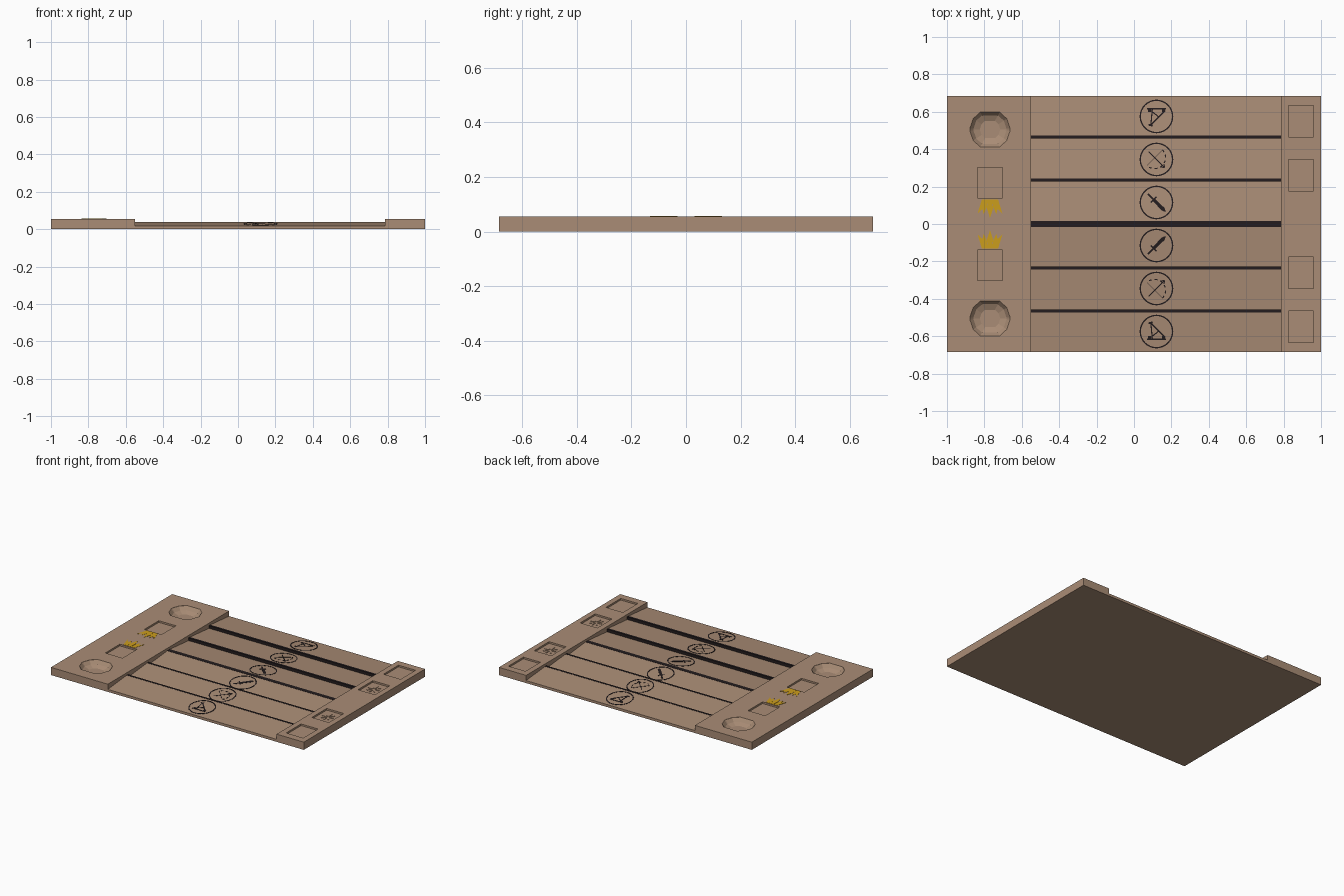
import bpy, bmesh, math

if "Cube" in bpy.data.objects:
    bpy.data.objects.remove(bpy.data.objects["Cube"])


def material(name, rgb):
    m = bpy.data.materials.new(name)
    m.diffuse_color = (*rgb, 1)
    m.use_nodes = True
    m.node_tree.nodes["Principled BSDF"].inputs["Base Color"].default_value = m.diffuse_color
    return m


WOOD = material("brown wood", (0.40, 0.265, 0.18))
DARK = material("dark ink", (0.017, 0.012, 0.013))
GOLD = material("gold", (0.60, 0.34, 0.012))

HALF_Y, TOP = 0.685, 0.055
X_LEFT, X_RIGHT = -0.55, 0.785
HIGH, LOW = 0.037, 0.018            # inner and outer height of each sloped row
ROWS = [(0.014, 0.227), (0.242, 0.457), (0.472, HALF_Y)]


def finish(name, bm, mat):
    bmesh.ops.recalc_face_normals(bm, faces=bm.faces)
    me = bpy.data.meshes.new(name)
    bm.to_mesh(me)
    bm.free()
    me.materials.append(mat)
    ob = bpy.data.objects.new(name, me)
    bpy.context.collection.objects.link(ob)
    return ob


def loft(bm, rings):
    """Closed solid through matching rings of points."""
    loops = [[bm.verts.new(p) for p in r] for r in rings]
    n = len(loops[0])
    for a, b in zip(loops, loops[1:]):
        for i in range(n):
            j = (i + 1) % n
            bm.faces.new((a[i], a[j], b[j], b[i]))
    bm.faces.new(loops[0])
    bm.faces.new(loops[-1])


def box(bm, x0, x1, y0, y1, z0, z1):
    loft(bm, [[(x0, y0, z), (x1, y0, z), (x1, y1, z), (x0, y1, z)] for z in (z0, z1)])


def plates(name, polys, surface, mat, thick=0.0015):
    """Thin plates that follow a surface height."""
    bm = bmesh.new()
    for p in polys:
        loft(bm, [[(x, y, surface(y) + d) for x, y in p] for d in (-0.001, thick)])
    return finish(name, bm, mat)


def stroke(x0, y0, x1, y1, w=0.007):
    l = math.hypot(x1 - x0, y1 - y0)
    a, b = -(y1 - y0) / l * w / 2, (x1 - x0) / l * w / 2
    return [(x0 + a, y0 + b), (x1 + a, y1 + b), (x1 - a, y1 - b), (x0 - a, y0 - b)]


def arc(r, a0, a1, n, w=0.007, cx=0, cy=0):
    out = []
    for i in range(n):
        t = [math.radians(a0 + (a1 - a0) * k / n) for k in (i, i + 1)]
        p = [(cx + q * math.cos(u), cy + q * math.sin(u))
             for q, u in ((r, t[0]), (r, t[1]), (r - w, t[1]), (r - w, t[0]))]
        out.append(p)
    return out


def cut(ob, bm):
    cutter = finish("cutter", bm, WOOD)
    cutter.hide_render = True
    mod = ob.modifiers.new("recesses", 'BOOLEAN')
    mod.operation, mod.solver, mod.object = 'DIFFERENCE', 'EXACT', cutter
    dg = bpy.context.evaluated_depsgraph_get()
    me = bpy.data.meshes.new_from_object(ob.evaluated_get(dg))
    ob.modifiers.clear()
    ob.data = me
    bpy.data.objects.remove(cutter)


# end blocks
bm = bmesh.new()
box(bm, -1, X_LEFT, -HALF_Y, HALF_Y, 0, TOP)
left_block = finish("left_block", bm, WOOD)
bm = bmesh.new()
box(bm, X_RIGHT, 1, -HALF_Y, HALF_Y, 0, TOP)
right_block = finish("right_block", bm, WOOD)

# faceted bowls and card recesses in the left block
quarter = [(0.108, 0.005), (0.09, 0.058), (0.052, 0.093)]
outline = quarter + [(-x, y) for x, y in reversed(quarter)]
outline += [(-x, -y) for x, y in outline]
RECESS = 0.012
bm = bmesh.new()
for s in (-1, 1):
    loft(bm, [[(-0.77 + x * k, s * 0.505 + y * k, z) for x, y in outline]
              for z, k in ((0.07, 1), (TOP - 0.001, 1), (0.03, 0.82), (0.016, 0.5))])
    box(bm, -0.838, -0.702, s * 0.22 - 0.082, s * 0.22 + 0.082, TOP - RECESS, 0.07)
cut(left_block, bm)

# card recesses in the right block
bm = bmesh.new()
for y in (-0.55, -0.26, 0.26, 0.55):
    box(bm, 0.825, 0.96, y - 0.084, y + 0.084, TOP - RECESS, 0.07)
cut(right_block, bm)

# emblem relief in the two inner right recesses
for s, side in ((-1, "front"), (1, "back")):
    polys = []
    for i in range(8):
        c, d = math.cos(i * math.pi / 4), math.sin(i * math.pi / 4)
        polys.append(stroke(0.892 + 0.012 * c, s * 0.26 + 0.012 * d,
                            0.892 + 0.042 * c, s * 0.26 + 0.05 * d, 0.008))
    plates(side + "_card_emblem", polys, lambda y: TOP - RECESS, WOOD, 0.003)

# sawtooth field: every row falls outwards
half = []
for y0, y1 in ROWS:
    half += [(y0, HIGH), (y1, LOW)]
profile = [(-y, z) for y, z in reversed(half)] + half + [(HALF_Y, 0), (-HALF_Y, 0)]
bm = bmesh.new()
loft(bm, [[(x, y, z) for y, z in profile] for x in (X_LEFT, X_RIGHT)])
finish("row_field", bm, WOOD)

# dark dividers between the rows
bm = bmesh.new()
box(bm, X_LEFT, X_RIGHT, -0.015, 0.015, 0.01, HIGH + 0.001)
for s in (-1, 1):
    for a, b in zip(ROWS, ROWS[1:]):
        y0, y1 = sorted((s * a[1], s * b[0]))
        box(bm, X_LEFT, X_RIGHT, y0, y1, 0.01, HIGH + 0.001)
finish("row_dividers", bm, DARK)

# row symbols, drawn with +v towards the centre of the board
sword = [[(-0.02, -0.008), (-0.008, -0.02), (0.044, 0.03), (0.05, 0.052), (0.028, 0.042)],
         stroke(-0.03, 0.0, 0.0, -0.03, 0.008),
         stroke(-0.046, -0.046, -0.012, -0.012, 0.01)]
bow = arc(0.062, -45, 135, 12, 0.006, -0.01, -0.01)[::2]
bow += [stroke(-0.05, 0.032, 0.032, -0.05, 0.003),
        stroke(-0.042, -0.042, 0.04, 0.04, 0.005),
        stroke(0.044, 0.044, 0.024, 0.04, 0.005),
        stroke(0.044, 0.044, 0.04, 0.024, 0.005)]
catapult = [stroke(-0.05, -0.04, 0.05, -0.04, 0.008),
            stroke(-0.045, -0.034, -0.028, -0.034, 0.018),
            stroke(0.03, -0.034, 0.047, -0.034, 0.018),
            stroke(-0.032, 0.048, 0.046, -0.032, 0.008),
            stroke(-0.03, 0.048, -0.022, -0.04, 0.006),
            stroke(-0.035, -0.035, 0.012, 0.002, 0.006),
            stroke(-0.042, 0.044, -0.02, 0.05, 0.01)]
for (y0, y1), c, sym, label in zip(ROWS, (0.115, 0.345, 0.575), (sword, bow, catapult),
                                   ("sword", "bow", "catapult")):
    def slope(y, y0=y0, y1=y1):
        return HIGH + (LOW - HIGH) * (abs(y) - y0) / (y1 - y0)
    for s, side in ((-1, "front"), (1, "back")):
        polys = [[(0.12 + u, s * (c - v)) for u, v in p]
                 for p in arc(0.09, 0, 360, 32) + sym]
        plates(f"{side}_{label}_symbol", polys, slope, DARK)

# gold crowns on the left block
side_spikes = [[(0.013, 0), (0.043, 0), (0.066, 0.075), (0.04, 0.052)],
               [(0.013, 0), (0.04, 0.052), (0.034, 0.08), (0.016, 0.04)]]
crown = [[(0, 0.1), (0.016, 0.05), (0.012, 0), (-0.012, 0), (-0.016, 0.05)]]
crown += side_spikes + [[(-x, y) for x, y in p] for p in side_spikes]
crown += [stroke(-0.043, 0.004, 0.043, 0.004, 0.008)]
for s, side in ((-1, "front"), (1, "back")):
    plates(side + "_crown", [[(-0.77 + u, s * (0.132 - v)) for u, v in p] for p in crown],
           lambda y: TOP, GOLD)
